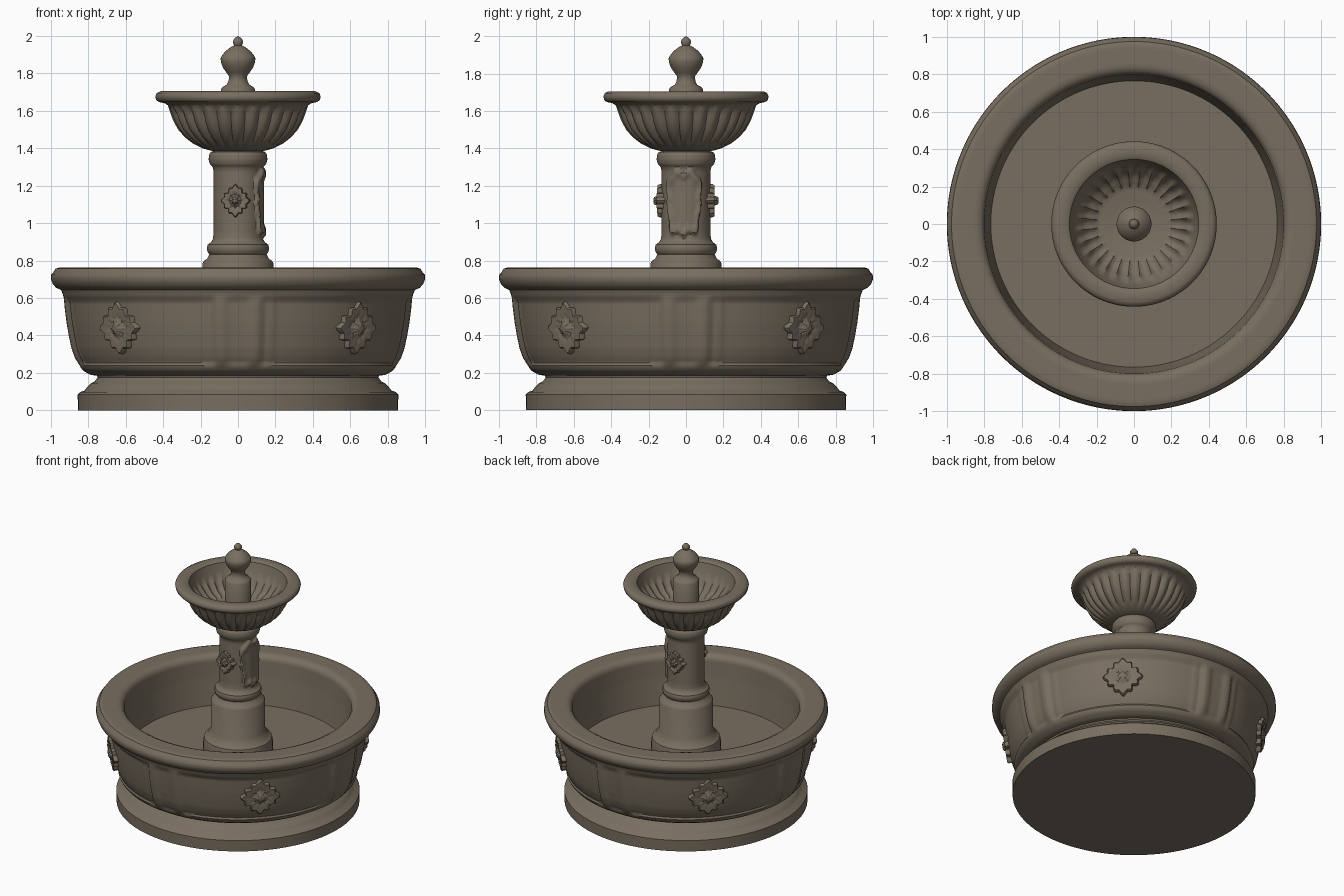
import bpy, bmesh
from math import sin, cos, pi, tau, atan2, ceil, hypot
from mathutils import Vector

if "Cube" in bpy.data.objects:
    bpy.data.objects.remove(bpy.data.objects["Cube"])

STONE = (0.19, 0.158, 0.117, 1)
stone = bpy.data.materials.new("weathered stone")
stone.use_nodes = True
stone.diffuse_color = STONE
bsdf = stone.node_tree.nodes["Principled BSDF"]
bsdf.inputs["Base Color"].default_value = STONE
bsdf.inputs["Roughness"].default_value = 0.9


def ramp(x, lo, hi):
    t = min(max((x - lo) / (hi - lo), 0), 1)
    return t * t * (3 - 2 * t)


def resample(profile, step):
    points = [profile[0]]
    for (r0, z0), (r1, z1) in zip(profile, profile[1:]):
        n = max(1, ceil(hypot(r1 - r0, z1 - z0) / step))
        points += [(r0 + (r1 - r0) * i / n, z0 + (z1 - z0) * i / n) for i in range(1, n + 1)]
    return points


def lathe(name, profile, segments=96, step=9, relief=None):
    """Spin a (radius, height) profile; relief(r, z, angle) returns a carved radius."""
    bm = bmesh.new()
    rings = []
    for r, z in resample(profile, step):
        ring = []
        for i in range(segments):
            a = tau * i / segments
            rr = relief(r, z, a) if relief else r
            ring.append(bm.verts.new((rr * cos(a), rr * sin(a), z)))
        rings.append(ring)
    for low, high in zip(rings, rings[1:]):
        for i in range(segments):
            j = (i + 1) % segments
            bm.faces.new((low[i], low[j], high[j], high[i]))
    bmesh.ops.remove_doubles(bm, verts=bm.verts, dist=0.00005)
    bmesh.ops.recalc_face_normals(bm, faces=bm.faces)
    mesh = bpy.data.meshes.new(name)
    bm.to_mesh(mesh)
    bm.free()
    mesh.materials.append(stone)
    obj = bpy.data.objects.new(name, mesh)
    bpy.context.collection.objects.link(obj)
    bpy.ops.object.select_all(action='DESELECT')
    obj.select_set(True)
    bpy.context.view_layer.objects.active = obj
    bpy.ops.object.shade_smooth_by_angle(angle=0.7)
    return obj


# Round plinth under the basin
lathe("plinth", [(0, 0), (.855, 0), (.857, .085), (.845, .097), (.82, .105), (.805, .125),
                 (.785, .145), (.765, .155), (.75, .175), (.76, .2), (0, .2)], 128)


# Basin: four pilasters with sunken panels between them
def basin_relief(r, z, a):
    if r < .8 or not .2 < z < .64:
        return r
    off = abs((a + pi / 4) % (pi / 2) - pi / 4)      # angle from nearest pilaster
    height = ramp(z, .23, .26) * (1 - ramp(z, .58, .61))
    field = ramp(off, .125, .165)                    # wide panel
    inset = 1 - ramp(off, .05, .085)                 # narrow pilaster groove
    frame = ramp(off, .165, .185) * (1 - ramp(off, .2, .23))
    return r - height * (.024 * field + .014 * inset - .008 * frame)


lathe("basin", [(0, .185), (.76, .185), (.79, .19), (.825, .21), (.85, .24), (.875, .28),
                (.893, .33), (.908, .4), (.92, .47), (.93, .55), (.936, .62), (.945, .642),
                (.972, .655), (.99, .675), (1, .7), (.998, .725), (.985, .74), (.975, .757),
                (.955, .763), (.84, .763), (.815, .752), (.8, .73), (.79, .6), (.765, .39),
                (0, .39)], 288, .02, basin_relief)

# Stepped pedestal in the basin
lathe("pedestal", [(0, .38), (.245, .38), (.245, .47), (.238, .5), (.215, .515), (.205, .54),
                   (.19, .56), (.19, .785), (.18, .8), (.165, .81), (.152, .835), (0, .835)])


# Column with a carved shield on its left side
def column_relief(r, z, a):
    if not .91 < z < 1.31:
        return r
    u = ((a + pi) % tau - pi + .1) / (.8 if z > 1.1 else .72)
    v = (z - 1.11) / .19
    edge = (u ** 4 + v ** 4) ** .25 + .05 * sin(9 * atan2(v, u))
    inside = 1 - ramp(edge, .86, .96)
    rim = inside * ramp(edge, .6, .8)
    return r + .008 * inside + .012 * rim


lathe("column", [(0, .83), (.15, .83), (.162, .845), (.167, .865), (.162, .885), (.145, .897),
                 (.134, .915), (.13, .95), (.13, 1.28), (.136, 1.3), (.15, 1.315), (.157, 1.34),
                 (.155, 1.365), (.146, 1.38), (.13, 1.385), (.13, 1.42), (0, 1.42)],
      128, .012, column_relief)


# Fluted upper bowl
def bowl_relief(r, z, a):
    outer = z < 1.635 and r > outer_limit(z)
    depth = ramp(z, 1.39, 1.45) * (1 - ramp(z, 1.59, 1.625)) if outer else 0
    return r - .02 * depth * (1 - abs(cos(14 * a)))


def outer_limit(z):
    return .1 + .24 * ramp(z, 1.36, 1.66)


lathe("upper_bowl", [(0, 1.385), (.135, 1.385), (.19, 1.4), (.24, 1.425), (.285, 1.46),
                     (.32, 1.5), (.345, 1.545), (.362, 1.59), (.375, 1.63), (.395, 1.642),
                     (.425, 1.648), (.438, 1.66), (.442, 1.678), (.434, 1.695), (.415, 1.705),
                     (.36, 1.705), (.345, 1.695), (.335, 1.66), (.31, 1.59), (.265, 1.53),
                     (.2, 1.495), (.1, 1.48), (0, 1.48)], 224, .03, bowl_relief)

# Stem and finial
lathe("finial", [(0, 1.47), (.092, 1.47), (.092, 1.715), (.082, 1.728), (.06, 1.74),
                 (.05, 1.76), (.048, 1.785), (.062, 1.805), (.08, 1.83), (.091, 1.86),
                 (.093, 1.882), (.086, 1.895), (.066, 1.92), (.04, 1.94), (.02, 1.95),
                 (.027, 1.963), (.027, 1.975), (.016, 1.99), (0, 2)], 48)


# Ruffled leaf rosettes
def petals(r, z, a):
    return r * (1 + .1 * cos(4 * a) + .09 * cos(12 * a))


def rosette(name, angle, radius, height, size, tilt):
    obj = lathe(name, [(0, -.6), (.88, -.6), (.88, .25), (.82, .5), (.6, .5), (.4, .35),
                       (.26, .5), (.2, .9), (.1, 1), (0, 1)], 72, 9, petals)
    out = Vector((cos(angle), sin(angle), tilt))
    obj.rotation_mode = 'QUATERNION'
    obj.rotation_quaternion = out.to_track_quat('Z', 'Y')
    obj.location = (radius * cos(angle), radius * sin(angle), height)
    obj.scale = size


for k, place in enumerate(("back_left", "back_right", "front_right", "front_left")):
    rosette("basin_rosette_" + place, pi / 4 + k * pi / 2, .895, .44, (.135, .135, .035), -.12)
for place, angle in (("front", -pi / 2 - .1), ("back", pi / 2)):
    rosette("column_rosette_" + place, angle, .13, 1.12, (.075, .085, .045), 0)
